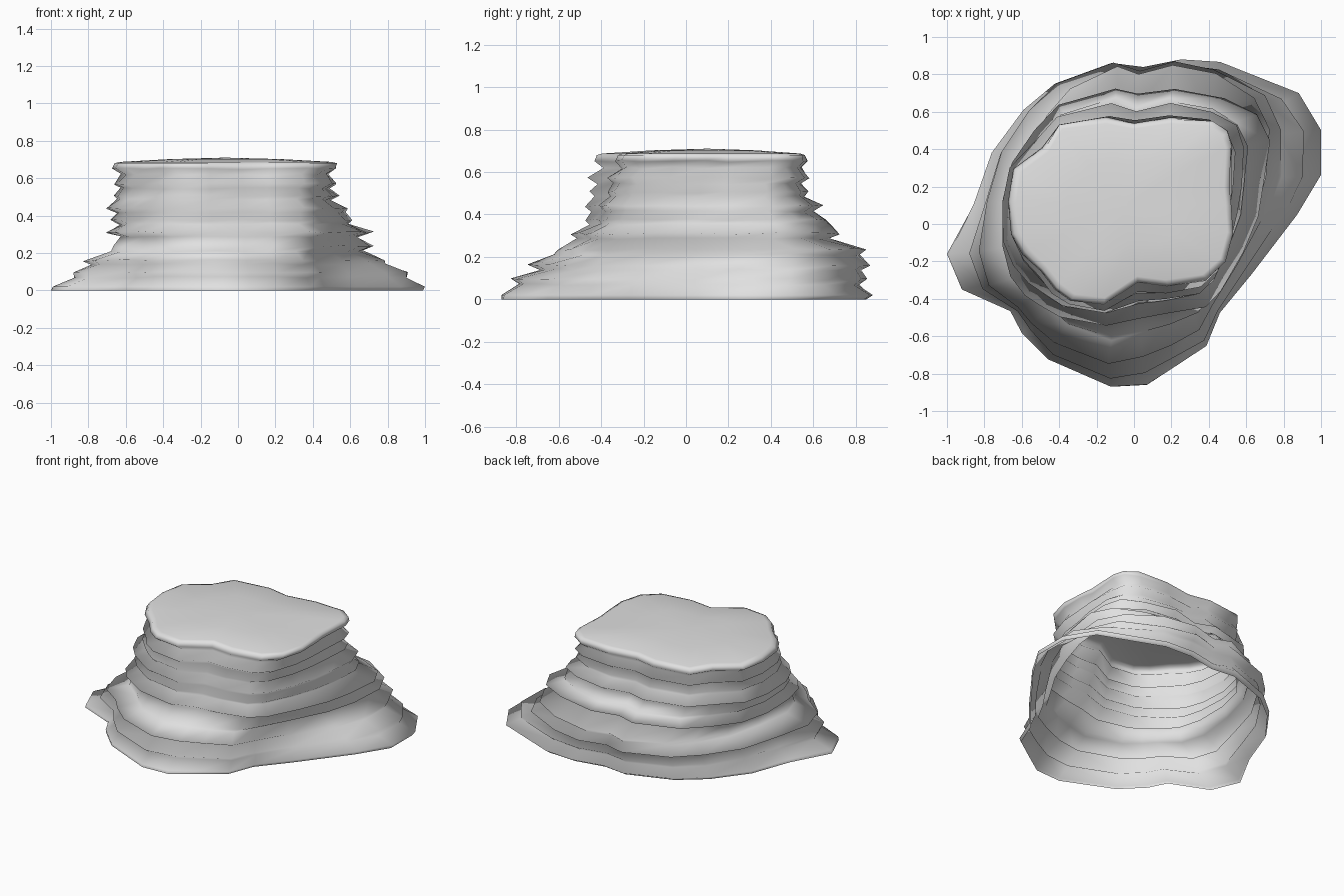
import bpy
import bmesh
import random
from mathutils import Vector

random.seed(4)
default = bpy.data.objects.get("Cube")
if default:
    bpy.data.objects.remove(default, do_unlink=True)

# Plan outlines at three heights, matched point by point, anticlockwise
FOOT = [(1, .26), (1, .5), (.88, .7), (.45, .87), (.25, .88), (.05, .84),
        (-.12, .86), (-.42, .75), (-.59, .61), (-.76, .38), (-.86, .1),
        (-1, -.16), (-.92, -.35), (-.66, -.46), (-.6, -.58), (-.46, -.72), (-.12, -.87),
        (.07, -.86), (.22, -.76), (.38, -.65), (.45, -.47), (.62, -.27), (.87, .05)]
SHOULDER = [(.7, .22), (.72, .44), (.65, .58), (.48, .67), (.22, .73), (.02, .69),
            (-.1, .73), (-.4, .63), (-.53, .5), (-.66, .33), (-.71, .12),
            (-.7, -.12), (-.66, -.28), (-.58, -.38), (-.5, -.43), (-.4, -.5), (-.15, -.55),
            (.03, -.5), (.2, -.48), (.38, -.44), (.47, -.36), (.58, -.15), (.66, .04)]
RIM = [(.51, .2), (.52, .42), (.5, .49), (.42, .55), (.2, .56), (0, .53),
       (-.15, .56), (-.4, .53), (-.48, .4), (-.63, .29), (-.66, .12),
       (-.64, -.05), (-.58, -.15), (-.49, -.24), (-.41, -.34), (-.33, -.4), (-.16, -.42),
       (.02, -.3), (.18, -.32), (.39, -.29), (.49, -.2), (.53, -.05), (.52, .1)]
SHOULDER_Z, RIM_Z = .31, .68

# Alternating ledges and undercuts: height, then reach towards +x, +y, -x, -y
STRATA = [(0, .99, .85, 1, .87), (.02, 1, .88, .99, .87),
          (.07, .91, .82, .88, .78), (.095, .9, .85, .88, .82),
          (.14, .79, .83, .79, .69), (.16, .79, .87, .84, .74),
          (.21, .66, .82, .68, .62), (.235, .72, .85, .66, .61),
          (.285, .64, .67, .62, .51), (.31, .72, .73, .71, .55),
          (.355, .59, .67, .64, .46), (.375, .61, .66, .68, .48),
          (.415, .57, .6, .65, .45), (.44, .59, .64, .71, .48),
          (.485, .5, .56, .64, .43), (.505, .54, .57, .66, .45),
          (.545, .49, .54, .62, .42), (.57, .53, .58, .67, .46),
          (.62, .48, .54, .62, .39), (.65, .52, .57, .67, .43),
          (.68, .53, .56, .66, .42)]
CENTRE = Vector((-.07, .1))


def outline_at(z):
    """Plan outline at a height, part way between the drawn ones."""
    if z <= SHOULDER_Z:
        low, high, t = FOOT, SHOULDER, z / SHOULDER_Z
    else:
        low, high, t = SHOULDER, RIM, (z - SHOULDER_Z) / (RIM_Z - SHOULDER_Z)
    return [Vector(a).lerp(Vector(b), t) for a, b in zip(low, high)]


def stratum_ring(bm, z, right, back, left, front):
    """One horizontal ring, its outline pushed in or out to the given reach."""
    outline = outline_at(z)
    xs, ys = zip(*outline)
    right, left = right / max(xs), -left / min(xs)
    back, front = back / max(ys), -front / min(ys)
    ring = []
    for x, y in outline:
        wobble = random.uniform(-.012, .012) if .02 < z < RIM_Z else 0
        x *= (right if x > 0 else left) + wobble
        y *= (back if y > 0 else front) + wobble
        ring.append(bm.verts.new((x, y, z + wobble * .4)))
    return ring


def bridge(bm, lower, upper):
    n = len(lower)
    for i in range(n):
        j = (i + 1) % n
        bm.faces.new((lower[i], lower[j], upper[j], upper[i]))


# Layered rock wall, open underneath
bm = bmesh.new()
rings = [stratum_ring(bm, *level) for level in STRATA]

# Gently domed cap
rim_edge = [v.co.xy - CENTRE for v in rings[-1]]
for scale, z in ((.95, .687), (.5, .702)):
    rings.append([bm.verts.new((*(CENTRE + offset * scale), z)) for offset in rim_edge])
for lower, upper in zip(rings, rings[1:]):
    bridge(bm, lower, upper)
peak = bm.verts.new((*CENTRE, .71))
last = rings[-1]
for i, v in enumerate(last):
    bm.faces.new((v, last[(i + 1) % len(last)], peak))
for face in bm.faces:
    face.smooth = True

mesh = bpy.data.meshes.new("rock_mesa")
bm.to_mesh(mesh)
bm.free()
rock = bpy.data.objects.new("rock_mesa", mesh)
bpy.context.collection.objects.link(rock)

# Pale grey stone
stone = bpy.data.materials.new("pale grey stone")
stone.use_nodes = True
colour = (.75, .75, .75, 1)
stone.diffuse_color = colour
stone.node_tree.nodes["Principled BSDF"].inputs["Base Color"].default_value = colour
mesh.materials.append(stone)
